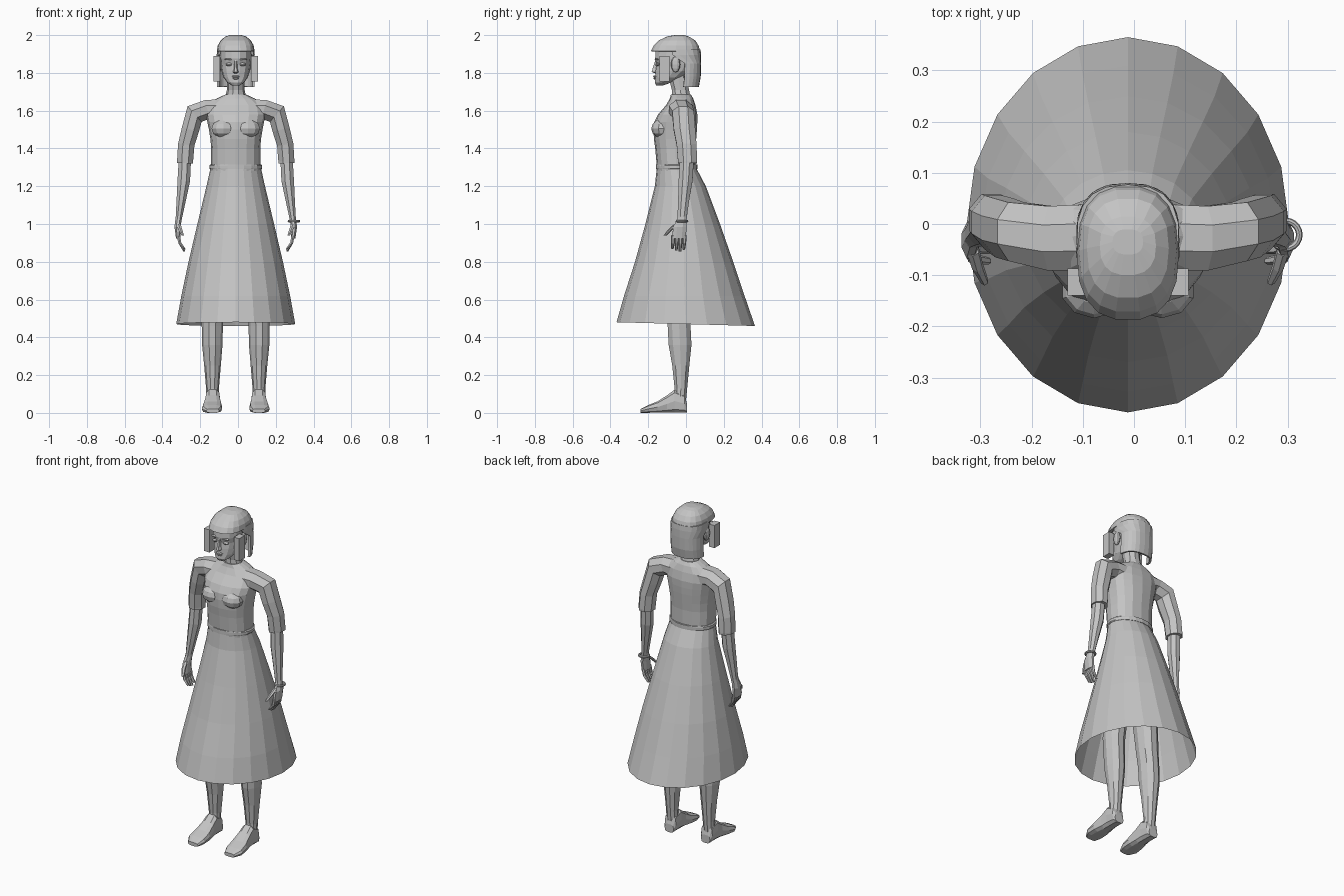
import bpy, bmesh, math
from mathutils import Vector, Matrix

cube = bpy.data.objects.get("Cube")
if cube:
    bpy.data.objects.remove(cube)

CX = -0.012  # body centre line

grey = bpy.data.materials.new("light_grey")
grey.use_nodes = True
grey.diffuse_color = (0.55, 0.55, 0.55, 1)
grey.node_tree.nodes["Principled BSDF"].inputs["Base Color"].default_value = (0.55, 0.55, 0.55, 1)


def finish(name, bm):
    bmesh.ops.recalc_face_normals(bm, faces=bm.faces)
    mesh = bpy.data.meshes.new(name)
    bm.to_mesh(mesh)
    bm.free()
    mesh.materials.append(grey)
    obj = bpy.data.objects.new(name, mesh)
    obj.location.x = CX
    bpy.context.collection.objects.link(obj)
    return obj


def ring(c, u, v, n, power=1.0, start=0.0, sweep=math.tau):
    """Superellipse points around c with half axes u and v."""
    count = n if sweep == math.tau else n + 1
    f = lambda t: math.copysign(abs(t) ** power, t)
    c, u, v = Vector(c), Vector(u), Vector(v)
    return [c + u * f(math.cos(start + sweep * i / n)) + v * f(math.sin(start + sweep * i / n))
            for i in range(count)]


def skin(name, rings, caps=(True, True), closed=True, side=1):
    """Join a row of rings into one surface, side -1 mirrors it."""
    bm = bmesh.new()
    rows = [[bm.verts.new((p.x * side, p.y, p.z)) for p in r] for r in rings]
    n = len(rows[0])
    for a, b in zip(rows, rows[1:]):
        for i in range(n if closed else n - 1):
            j = (i + 1) % n
            bm.faces.new((a[i], a[j], b[j], b[i]))
    if caps[0]:
        bm.faces.new(rows[0])
    if caps[1]:
        bm.faces.new(rows[-1])
    return finish(name, bm)


def level(z, lo, hi, rx, n, x=0, **kw):
    """Horizontal ring from its front, back and half width."""
    return ring((x, (lo + hi) / 2, z), (rx, 0, 0), (0, (hi - lo) / 2, 0), n, **kw)


def tilted(x, y, z, r, ry, deg, n=8):
    a = math.radians(deg)
    return ring((x, y, z), (r * math.cos(a), 0, r * math.sin(a)), (0, ry, 0), n, start=math.pi / n)


def ball(name, loc, size, seg=10, side=1):
    bm = bmesh.new()
    bmesh.ops.create_uvsphere(bm, u_segments=seg, v_segments=6, radius=1,
                              matrix=Matrix.LocRotScale(Vector((loc[0] * side, loc[1], loc[2])), None, Vector(size)))
    return finish(name, bm)


def box(name, loc, size):
    bm = bmesh.new()
    bmesh.ops.create_cube(bm, size=1, matrix=Matrix.LocRotScale(Vector(loc), None, Vector(size)))
    return finish(name, bm)


# Skirt, an open cone with a slightly raised front hem
skirt = [level(z, lo, hi, rx, 20, start=math.pi / 2) for z, lo, hi, rx in (
    (1.295, -.155, .055, .134), (1.2, -.165, .105, .155), (1.0, -.215, .18, .203),
    (.8, -.27, .25, .25), (.62, -.328, .31, .288), (.47, -.368, .365, .315))]
for p in skirt[-1]:
    p.z -= p.y * 0.027
skin("skirt", skirt, caps=(False, False))

# Belt and bodice with neck
skin("belt", [level(z, -.16, .06, rx, 20) for z, rx in ((1.29, .136), (1.295, .14), (1.31, .14), (1.315, .134))])
skin("bodice", [level(z, lo, hi, rx, 16, power=.85) for z, lo, hi, rx in (
    (1.28, -.152, .05, .13), (1.4, -.163, .05, .13), (1.45, -.17, .054, .134), (1.5, -.172, .058, .142),
    (1.54, -.168, .06, .15), (1.58, -.148, .06, .158), (1.63, -.105, .05, .15),
    (1.665, -.085, .038, .1), (1.685, -.08, .026, .056))])
skin("neck", [level(z, lo, hi, rx, 10) for z, lo, hi, rx in (
    (1.66, -.078, .03, .058), (1.71, -.077, .018, .047), (1.8, -.1, .005, .047))])

# Head
skin("head", [level(z, lo, hi, rx, 14, power=.9) for z, lo, hi, rx in (
    (1.734, -.158, -.12, .022), (1.748, -.166, -.08, .044), (1.775, -.164, -.02, .064),
    (1.81, -.163, .03, .075), (1.845, -.158, .05, .08), (1.875, -.166, .06, .083),
    (1.92, -.162, .06, .083), (1.965, -.125, .04, .06))])
skin("nose", [level(z, lo, -.13, rx, 6) for z, lo, rx in (
    (1.797, -.165, .012), (1.805, -.186, .017), (1.82, -.181, .011), (1.87, -.164, .008))])
ball("upper_lip", (0, -.163, 1.781), (.023, .011, .006))
ball("lower_lip", (0, -.162, 1.772), (.019, .011, .007))

# Hair: closed cap with fringe, then a shell behind the ears
skin("hair_cap", [level(z, lo, hi, rx, 18, power=.8) for z, lo, hi, rx in (
    (2.0, -.06, -.01, .03), (1.993, -.1, .015, .055), (1.972, -.145, .05, .08),
    (1.945, -.172, .068, .095), (1.915, -.188, .077, .1), (1.913, -.17, .07, .085))], caps=(True, False))
hair = skin("hair_back", [level(z, -.125, hi, rx, 12, power=.8, start=a, sweep=math.pi - 2 * a) for z, hi, rx, a in (
    (1.925, .077, .1, -.5), (1.895, .08, .101, -.4), (1.85, .08, .101, .1),
    (1.78, .078, .101, .1), (1.725, .068, .1, .1))], caps=(False, False), closed=False)
thick = hair.modifiers.new("thickness", "SOLIDIFY")
thick.thickness = 0.012

# Side panels beside the face
for side, name in ((1, "left"), (-1, "right")):
    box(name + "_face_panel", (side * .1, -.113, 1.822), (.036, .053, .137))

for side, name in ((1, "left_"), (-1, "right_")):
    # Face details and bust
    ball(name + "eye", (.036, -.15, 1.845), (.018, .012, .009), side=side)
    ball(name + "brow", (.037, -.155, 1.872), (.024, .011, .005), side=side)
    ball(name + "ear", (.088, -.055, 1.845), (.014, .025, .042), side=side)
    ball(name + "bust", (.066, -.128, 1.505), (.065, .056, .05), side=side)

    # Sleeve, forearm and palm
    skin(name + "sleeve", [tilted(*r) for r in (
        (.05, -.025, 1.60, .068, .07, 85), (.15, -.028, 1.607, .055, .068, 72),
        (.218, -.015, 1.582, .06, .062, 48), (.24, -.008, 1.5, .05, .062, 15),
        (.262, .003, 1.42, .047, .057, 8), (.268, .008, 1.335, .046, .055, 3),
        (.268, .008, 1.322, .046, .054, 3))], side=side)
    skin(name + "forearm", [tilted(*r) for r in (
        (.268, .005, 1.36, .035, .04, 3), (.275, -.002, 1.23, .036, .04, 4),
        (.288, -.012, 1.13, .027, .032, 4), (.3, -.02, 1.04, .019, .027, 2),
        (.303, -.022, 1.02, .018, .027, 0))], side=side)
    skin(name + "palm", [tilted(*r) for r in (
        (.302, -.022, 1.03, .018, .026, 0), (.308, -.032, .985, .018, .038, 0),
        (.304, -.038, .925, .013, .04, -8))], side=side)

    # Fingers and thumb
    for i in range(4):
        y = -.008 - .02 * i
        tip = (.865, .855, .86, .87)[i]
        skin(name + "finger_%d" % (i + 1), [tilted(x, y + dy, z, r, r + .001, -15, 6) for x, dy, z, r in (
            (.304, 0, .94, .01), (.296, -.001, .9, .009), (.272, -.004, tip, .006))], side=side)
    skin(name + "thumb", [tilted(x, y, z, r, r, 0, 6) for x, y, z, r in (
        (.303, -.05, 1.0, .013), (.294, -.082, .972, .012), (.28, -.112, .938, .008))], side=side)

    # Leg
    skin(name + "leg", [level(z, lo, hi, rx, 10, x=x) for z, lo, hi, rx, x in (
        (1.15, -.13, .05, .06, .075), (.8, -.125, .035, .068, .1), (.55, -.108, .022, .06, .12),
        (.46, -.1, .027, .056, .124), (.36, -.095, .032, .054, .124), (.25, -.075, .02, .044, .123),
        (.13, -.062, .008, .034, .123), (.05, -.065, .0, .035, .123))], side=side)

    # Foot, lofted from heel to toe
    skin(name + "foot", [ring((x, y, top / 2), (w, 0, 0), (0, 0, top / 2), 10, power=.65) for y, top, w, x in (
        (.005, .05, .03, .122), (-.008, .1, .038, .122), (-.06, .125, .04, .122), (-.1, .095, .043, .122),
        (-.15, .062, .052, .124), (-.2, .042, .054, .126), (-.24, .022, .034, .122))], side=side)

# Bracelet on the left wrist
bpy.ops.mesh.primitive_torus_add(major_segments=20, minor_segments=8, major_radius=.027,
                                 minor_radius=.0065, location=(.296, -.021, 1.015))
bracelet = bpy.context.object
bracelet.name = "bracelet"
bracelet.data.materials.append(grey)
